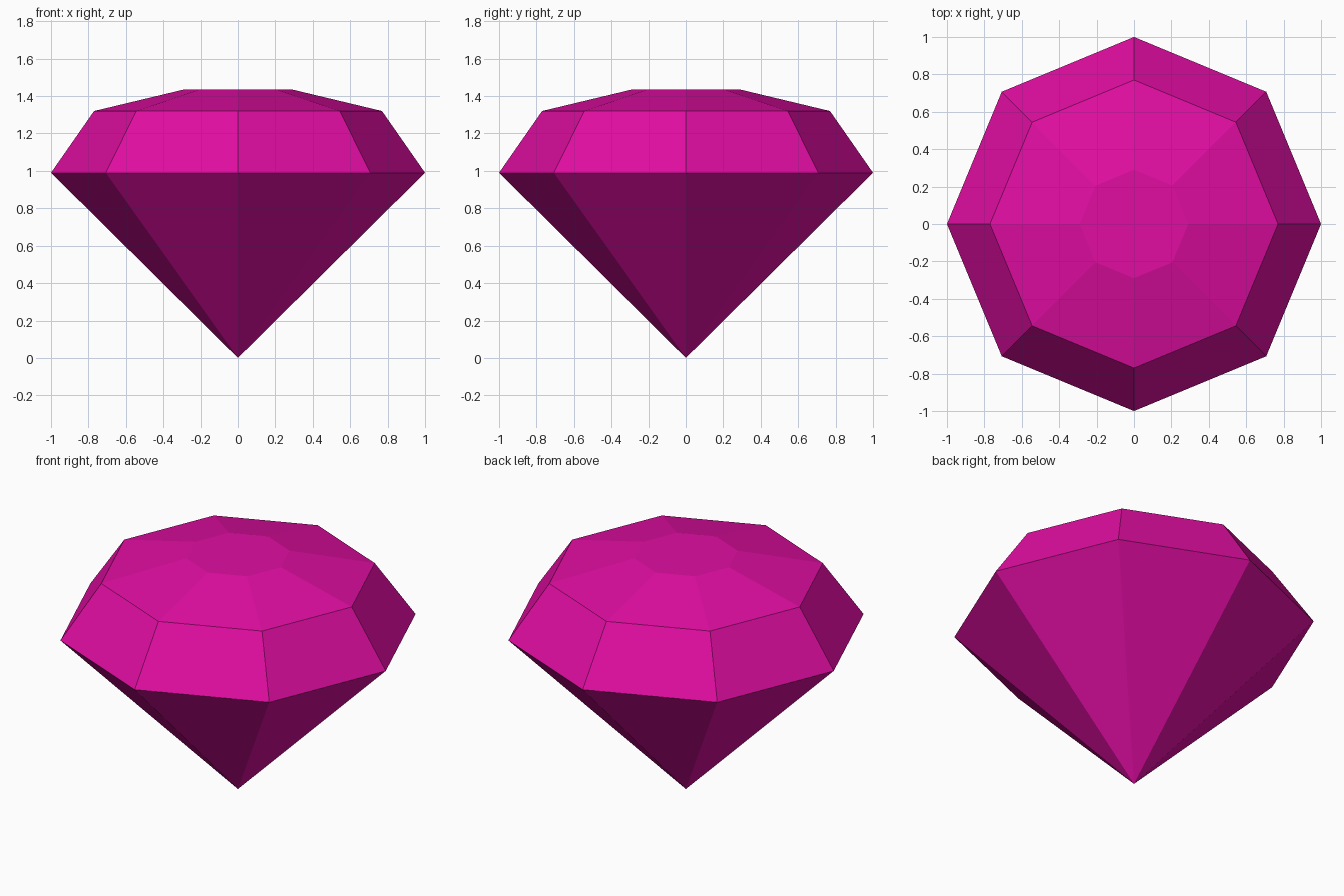
import bpy, bmesh, math

if "Cube" in bpy.data.objects:
    bpy.data.objects.remove(bpy.data.objects["Cube"])

SIDES = 8
# (radius, height) of each octagonal ring, from the girdle up to the table
RINGS = [(1.0, 0.99), (0.77, 1.32), (0.29, 1.435)]

mat = bpy.data.materials.new("magenta")
mat.diffuse_color = (0.75, 0.004, 0.36, 1)
mat.use_nodes = True
mat.node_tree.nodes["Principled BSDF"].inputs["Base Color"].default_value = mat.diffuse_color

bm = bmesh.new()
tip = bm.verts.new((0, 0, 0))
rings = [[bm.verts.new((r * math.cos(math.tau * i / SIDES),
                        r * math.sin(math.tau * i / SIDES), z))
          for i in range(SIDES)] for r, z in RINGS]

for i in range(SIDES):
    j = (i + 1) % SIDES
    # pavilion facet down to the point
    bm.faces.new((tip, rings[0][j], rings[0][i]))
    # crown facets
    for low, high in zip(rings, rings[1:]):
        bm.faces.new((low[i], low[j], high[j], high[i]))
# flat table on top
bm.faces.new(rings[-1])
bmesh.ops.recalc_face_normals(bm, faces=bm.faces)

mesh = bpy.data.meshes.new("gem")
bm.to_mesh(mesh)
bm.free()
mesh.materials.append(mat)
gem = bpy.data.objects.new("gem", mesh)
bpy.context.collection.objects.link(gem)
